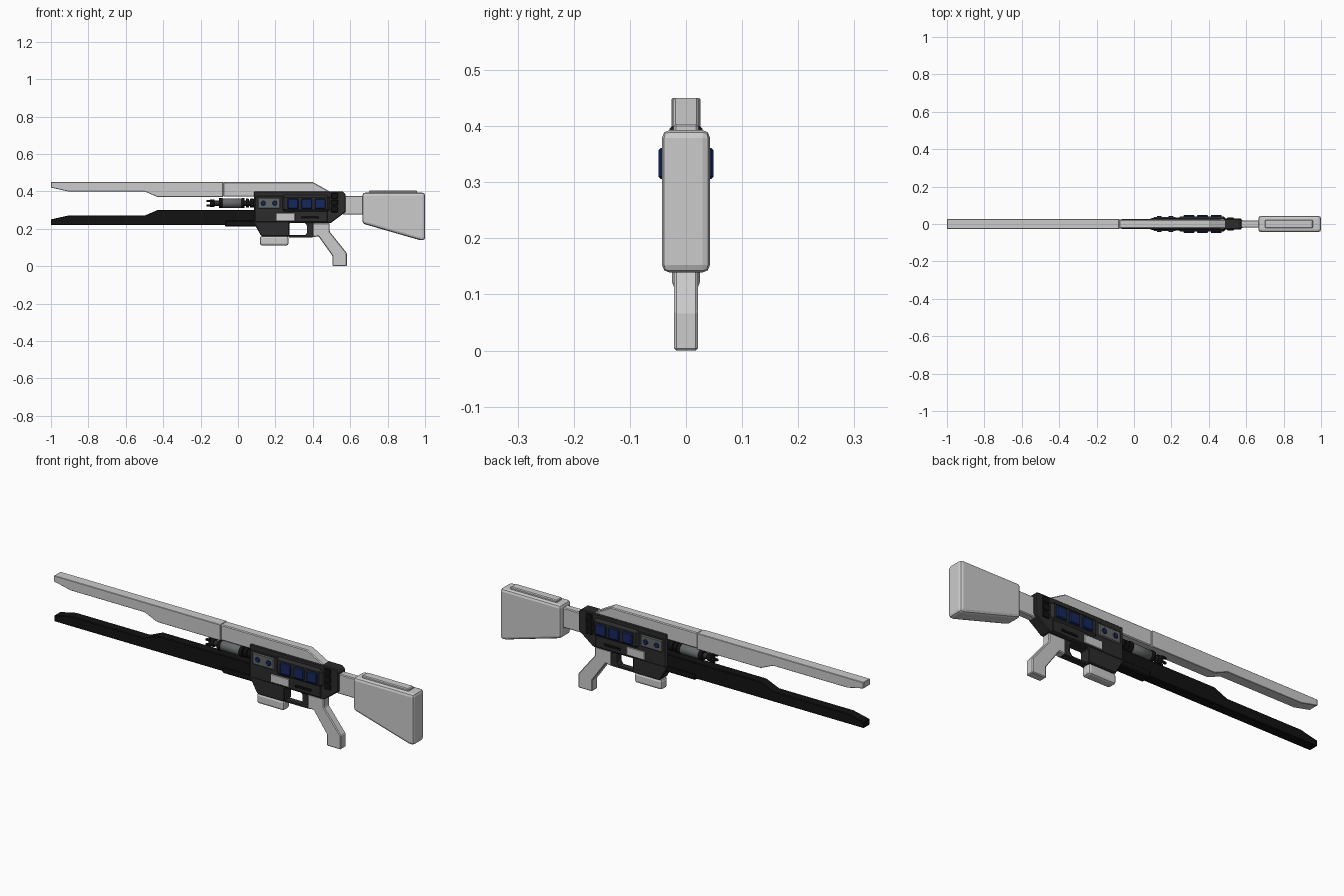
import bpy, bmesh, math
from mathutils import Matrix

if "Cube" in bpy.data.objects:
    bpy.data.objects.remove(bpy.data.objects["Cube"])


def mat(name, r, g, b):
    m = bpy.data.materials.new(name)
    m.diffuse_color = (r, g, b, 1)
    m.use_nodes = True
    m.node_tree.nodes["Principled BSDF"].inputs["Base Color"].default_value = m.diffuse_color
    return m


BLACK = mat("black", 0.006, 0.006, 0.006)
DARK = mat("dark", 0.025, 0.025, 0.026)
STEEL = mat("steel", 0.13, 0.14, 0.14)
BLUE = mat("blue", 0.008, 0.02, 0.11)


def finish(name, bm, material, bevel=0, segments=1):
    bmesh.ops.recalc_face_normals(bm, faces=bm.faces)
    me = bpy.data.meshes.new(name)
    bm.to_mesh(me)
    bm.free()
    ob = bpy.data.objects.new(name, me)
    bpy.context.collection.objects.link(ob)
    if material:
        me.materials.append(material)
    if bevel:
        mod = ob.modifiers.new("bevel", 'BEVEL')
        mod.width, mod.segments = bevel, segments
        mod.limit_method = 'ANGLE'
    return ob


def prism(name, pts, half, material=None, bevel=0, segments=1):
    """Side profile in x-z, extruded symmetrically across y."""
    bm = bmesh.new()
    f = bm.faces.new([bm.verts.new((x, -half, z)) for x, z in pts])
    new = bmesh.ops.extrude_face_region(bm, geom=[f])['geom']
    bmesh.ops.translate(bm, vec=(0, 2 * half, 0),
                        verts=[v for v in new if isinstance(v, bmesh.types.BMVert)])
    return finish(name, bm, material, bevel, segments)


def box(name, x0, x1, y0, y1, z0, z1, material=None, bevel=0, segments=1):
    bm = bmesh.new()
    bmesh.ops.create_cube(bm, size=1)
    bmesh.ops.scale(bm, vec=(x1 - x0, y1 - y0, z1 - z0), verts=bm.verts)
    bmesh.ops.translate(bm, vec=((x0 + x1) / 2, (y0 + y1) / 2, (z0 + z1) / 2), verts=bm.verts)
    return finish(name, bm, material, bevel, segments)


def cyl(name, centre, r, length, axis, material, sides=16, bevel=0.002):
    bm = bmesh.new()
    rot = Matrix.Rotation(math.pi / 2, 4, 'Y' if axis == 'x' else 'X')
    bmesh.ops.create_cone(bm, cap_ends=True, segments=sides, radius1=r, radius2=r,
                          depth=length, matrix=Matrix.Translation(centre) @ rot)
    for f in bm.faces:
        f.smooth = len(f.verts) == 4
    ob = finish(name, bm, material, bevel)
    ob.modifiers["bevel"].angle_limit = math.radians(50)
    return ob


# Upper and lower rails
prism("upper_rail_front", [(-1, .45), (-1, .42), (-.91, .40), (-.50, .40), (-.43, .37),
                           (-.08, .37), (-.08, .45)], .026, None, .002)
prism("upper_rail_rear", [(-.08, .45), (-.08, .372), (.2, .372), (.49, .385), (.49, .40),
                          (.40, .45)], .023, None, .004)
prism("lower_rail", [(-1, .22), (-1, .25), (-.91, .27), (-.50, .27), (-.43, .30),
                     (.10, .30), (.10, .22)], .024, BLACK, .003)
box("lower_rail_mount", -.07, .10, -.027, .027, .212, .245, BLACK, .005)

# Receiver
prism("receiver", [(.085, .40), (.56, .40), (.575, .385), (.575, .29), (.495, .23),
                   (.275, .23), (.275, .16), (.125, .16), (.085, .23)], .029, DARK, .004)
box("receiver_bulge", .235, .49, -.041, .041, .29, .38, DARK, .012)
box("receiver_waist", .09, .48, -.032, .032, .235, .375, DARK, .004)
prism("trigger_post", [(.355, .235), (.37, .215), (.37, .18), (.355, .157), (.41, .157),
                       (.41, .235)], .018, DARK)
box("trigger_guard", .27, .40, -.016, .016, .154, .166, DARK, .002)

# Details repeated on both sides
for s, side in ((-1, "front"), (1, "back")):
    def plate(name, x0, x1, a, b, z0, z1, material=None, bevel=.002):
        y0, y1 = sorted((s * a, s * b))
        box(f"{name}_{side}", x0, x1, y0, y1, z0, z1, material, bevel)

    for i in range(3):
        x = .265 + i * .073
        plate(f"blue_panel_{i}", x, x + .058, .035, .049, .306, .361, BLUE, .004)
    plate("knob_plate", .105, .225, .028, .038, .308, .367, STEEL, .004)
    for i, x in enumerate((.135, .197)):
        cyl(f"knob_{i}_{side}", (x, s * .039, .337), .013, .008, 'y', BLUE, 12)
    plate("label_plate", .205, .305, .028, .035, .243, .284)
    plate("slot_bar", .34, .43, .028, .036, .254, .266, BLACK)
    for i in range(3):
        z = .288 + i * .036
        plate(f"rear_rib_{i}", .497, .535, .024, .034, z, z + .031, BLACK, .003)

# Barrel between the rails
for name, x0, x1, r, m in (("barrel_core", -.15, .10, .014, DARK),
                           ("barrel_sleeve", -.085, .02, .025, STEEL),
                           ("sleeve_cap", -.102, -.083, .027, BLACK),
                           ("barrel_ring_0", .02, .036, .027, BLACK),
                           ("barrel_ring_1", .042, .058, .024, BLACK),
                           ("barrel_ring_2", .064, .085, .024, BLACK),
                           ("muzzle_collar", -.15, -.125, .020, BLACK)):
    cyl(name, ((x0 + x1) / 2, 0, .337), r, x1 - x0, 'x', m)
for i in range(4):
    a = math.pi / 4 + i * math.pi / 2
    y, z = .017 * math.cos(a), .337 + .017 * math.sin(a)
    box(f"muzzle_prong_{i}", -.168, -.14, y - .005, y + .005, z - .005, z + .005, BLACK, .001)

# Magazine and grip
box("magazine", .118, .27, -.025, .025, .11, .162, None, .012, 2)
prism("grip", [(.40, .23), (.49, .23), (.49, .185), (.582, .07), (.582, 0), (.505, 0),
               (.505, .055), (.43, .16), (.40, .155)], .021, None, .004)

# Stock
box("stock_tube", .56, .68, -.019, .019, .276, .376, None, .004)
prism("stock", [(.665, .393), (1, .393), (1, .138), (.97, .14), (.665, .228)],
      .043, None, .014, 2)
box("cheek_pad", .70, .957, -.022, .022, .38, .404, None, .004)
